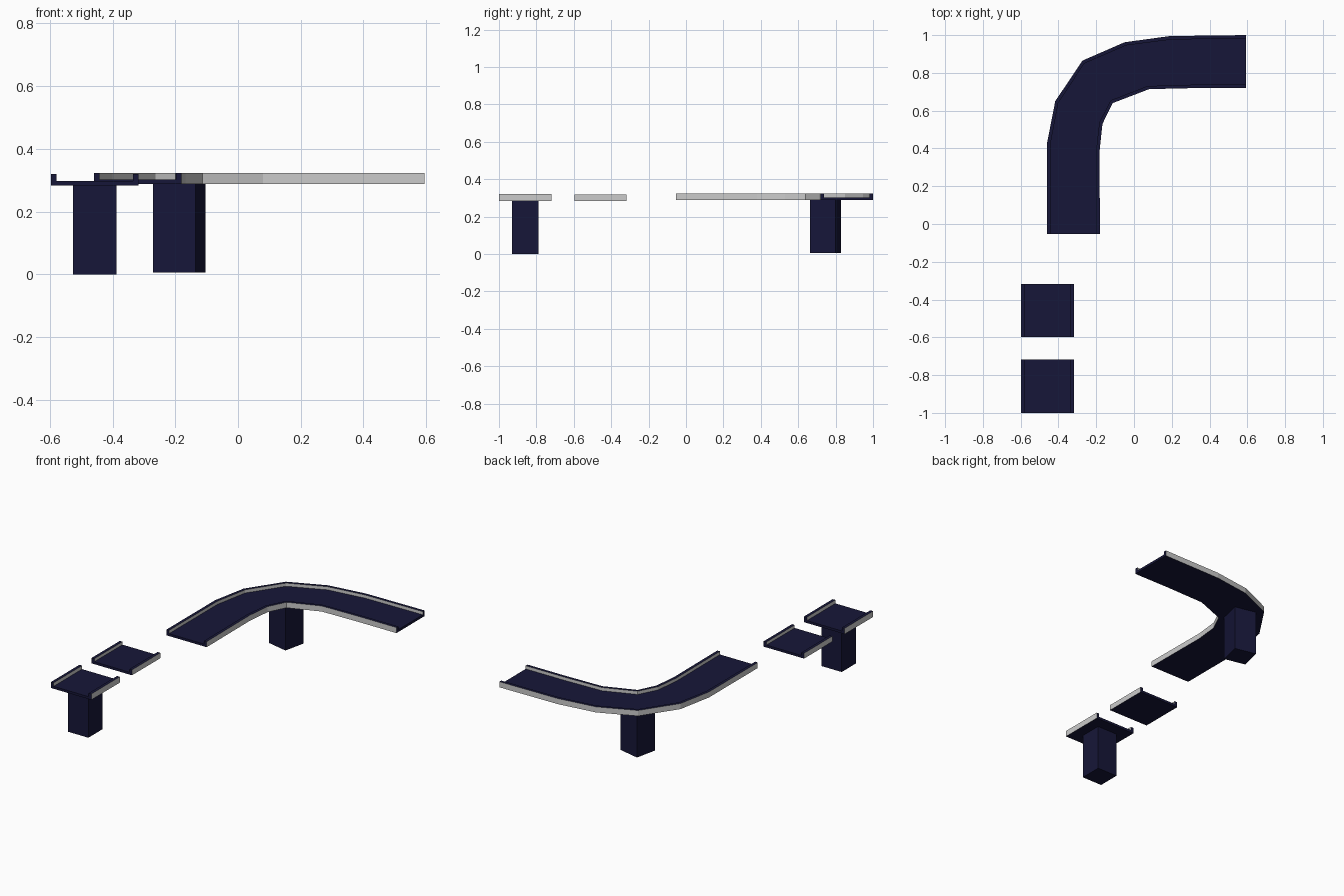
import bpy, bmesh
from math import radians
from mathutils import Matrix

if "Cube" in bpy.data.objects:
    bpy.data.objects.remove(bpy.data.objects["Cube"])


def material(name, colour):
    m = bpy.data.materials.new(name)
    m.diffuse_color = colour
    m.use_nodes = True
    m.node_tree.nodes["Principled BSDF"].inputs["Base Color"].default_value = m.diffuse_color
    return m


NAVY = material("navy", (0.008, 0.008, 0.04, 1))
GREY = material("grey", (0.8, 0.8, 0.8, 1))


def finish(name, bm, mats):
    bmesh.ops.recalc_face_normals(bm, faces=bm.faces)
    mesh = bpy.data.meshes.new(name)
    bm.to_mesh(mesh)
    bm.free()
    for m in mats:
        mesh.materials.append(m)
    ob = bpy.data.objects.new(name, mesh)
    bpy.context.collection.objects.link(ob)
    return ob


def channel(name, stations, z0, z1, slab=0.015, lip=0.066):
    """Sweep a U-shaped road profile along (left edge, right edge) stations."""
    s = z0 + slab
    profile = [(0, z0), (1, z0), (1, z1), (1 - lip, z1),
               (1 - lip, s), (lip, s), (lip, z1), (0, z1)]
    n = len(profile)
    bm = bmesh.new()
    rings = []
    for (ax, ay), (bx, by) in stations:
        rings.append([bm.verts.new((ax + (bx - ax) * t, ay + (by - ay) * t, z))
                      for t, z in profile])
    for r, q in zip(rings, rings[1:]):
        for i in range(n):
            j = (i + 1) % n
            f = bm.faces.new((r[i], r[j], q[j], q[i]))
            f.material_index = i % 2      # upright rail faces are grey
    bm.faces.new(rings[0])
    bm.faces.new(rings[-1])
    return finish(name, bm, (NAVY, GREY))


def pillar(name, x, y, z0, z1, angle=0, width=0.14):
    bm = bmesh.new()
    bmesh.ops.create_cube(bm, size=1, matrix=Matrix.Diagonal((width, width, z1 - z0, 1)))
    ob = finish(name, bm, (NAVY,))
    ob.location = (x, y, (z0 + z1) / 2)
    ob.rotation_euler.z = radians(angle)
    return ob


def straight(name, y0, y1, z0, z1):
    return channel(name, [((-0.597, y), (-0.317, y)) for y in (y0, y1)], z0, z1)


# straight road pieces
straight("straight_road_with_pillar", -1.0, -0.718, 0.283, 0.32)
straight("straight_road", -0.597, -0.317, 0.283, 0.317)

# curved road
channel("curved_road", [
    ((-0.46, -0.053), (-0.18, -0.053)),
    ((-0.46, 0.43), (-0.183, 0.38)),
    ((-0.417, 0.65), (-0.167, 0.53)),
    ((-0.273, 0.865), (-0.113, 0.64)),
    ((-0.05, 0.962), (0.08, 0.714)),
    ((0.19, 0.995), (0.34, 0.72)),
    ((0.594, 1.0), (0.594, 0.72)),
], 0.288, 0.323)

# support pillars
pillar("straight_pillar", -0.457, -0.859, 0.0, 0.285)
pillar("curve_pillar", -0.188, 0.746, 0.006, 0.29, angle=-12.6)
